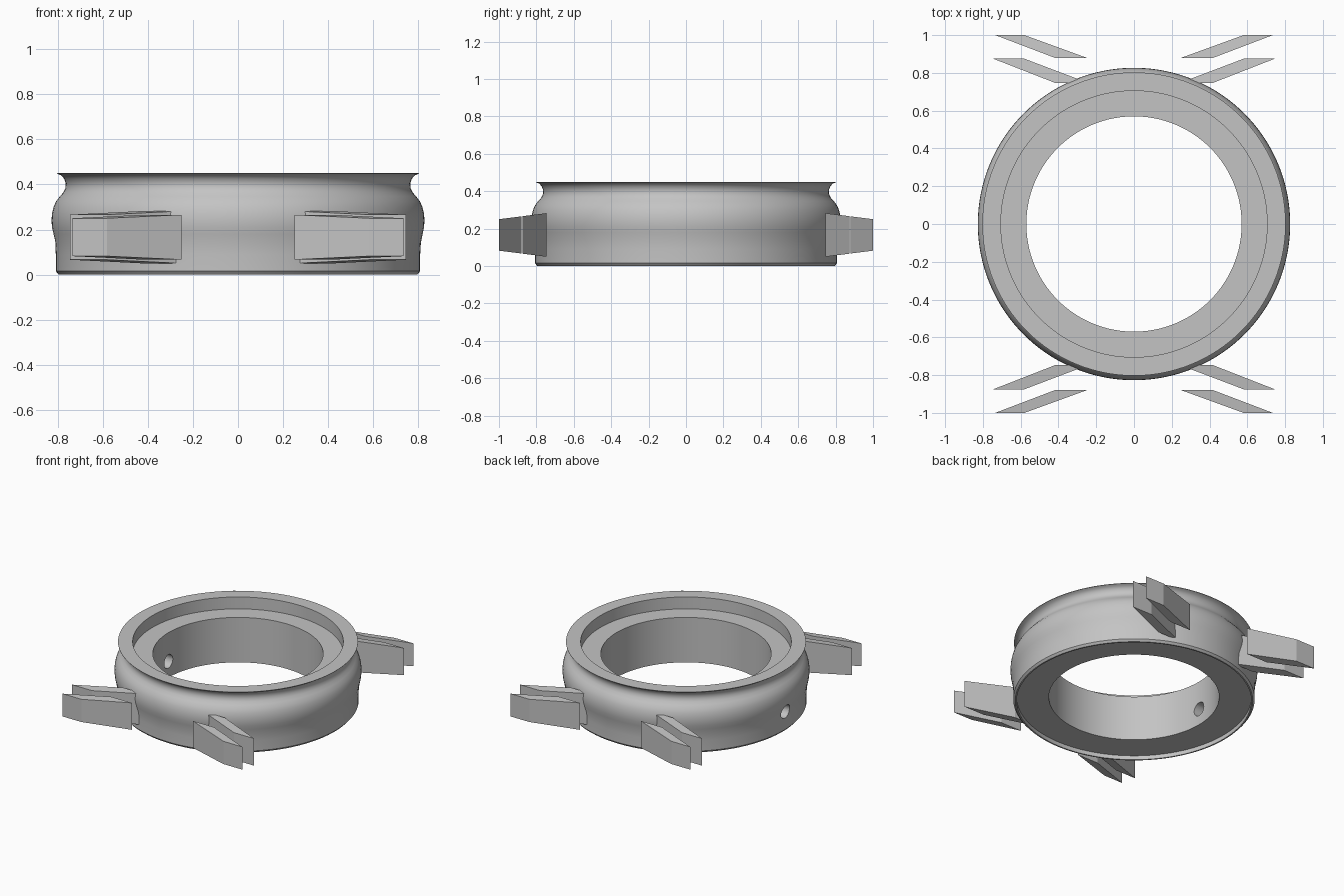
import bpy, bmesh, math
from mathutils import Matrix

if "Cube" in bpy.data.objects:
    bpy.data.objects.remove(bpy.data.objects["Cube"], do_unlink=True)

grey = bpy.data.materials.new("plain grey")
grey.use_nodes = True
GREY = (0.55, 0.55, 0.55, 1)
grey.diffuse_color = GREY
grey.node_tree.nodes["Principled BSDF"].inputs["Base Color"].default_value = GREY


def add_object(name, bm):
    """Turn a bmesh into a linked grey object."""
    bmesh.ops.recalc_face_normals(bm, faces=bm.faces)
    mesh = bpy.data.meshes.new(name)
    bm.to_mesh(mesh)
    bm.free()
    mesh.materials.append(grey)
    obj = bpy.data.objects.new(name, mesh)
    bpy.context.collection.objects.link(obj)
    return obj


def lathe(name, profile, steps):
    """Spin a closed (radius, height) profile around z."""
    bm = bmesh.new()
    verts = [bm.verts.new((r, 0, z)) for r, z in profile]
    edges = [bm.edges.new((v, verts[i - 1])) for i, v in enumerate(verts)]
    bmesh.ops.spin(bm, geom=verts + edges, cent=(0, 0, 0), axis=(0, 0, 1),
                   angle=math.tau, steps=steps)
    bmesh.ops.remove_doubles(bm, verts=bm.verts, dist=0.0001)
    return add_object(name, bm)


# Ring body: recessed underside, bulging wall, flared rim and inner ledge
profile = [(0.57, 0.03), (0.785, 0.03), (0.785, 0), (0.795, 0), (0.808, 0.015),
           (0.808, 0.09), (0.811, 0.14), (0.819, 0.18), (0.825, 0.21),
           (0.827, 0.24), (0.825, 0.27), (0.818, 0.30), (0.807, 0.325),
           (0.79, 0.347), (0.774, 0.365), (0.765, 0.385), (0.764, 0.405),
           (0.771, 0.425), (0.784, 0.44), (0.803, 0.448), (0.803, 0.45),
           (0.705, 0.45), (0.705, 0.362), (0.57, 0.362)]
ring = lathe("ring_body", profile, 128)

# Round hole through the wall on the -x side
bm = bmesh.new()
bmesh.ops.create_cone(bm, cap_ends=True, segments=32, radius1=0.05, radius2=0.05,
                      depth=0.6, matrix=Matrix.Translation((-0.7, 0, 0.15))
                      @ Matrix.Rotation(math.pi / 2, 4, "Y"))
cutter = add_object("hole_cutter", bm)
cut = ring.modifiers.new("side_hole", "BOOLEAN")
cut.operation = "DIFFERENCE"
cut.solver = "EXACT"
cut.object = cutter
bpy.ops.object.select_all(action="DESELECT")
bpy.context.view_layer.objects.active = ring
ring.select_set(True)
bpy.ops.object.modifier_apply(modifier=cut.name)
bpy.data.objects.remove(cutter, do_unlink=True)
bpy.ops.object.shade_smooth_by_angle(angle=math.radians(30))


def plate(name, plan, sx, sy):
    """Slanted plate whose height tapers away from the ring."""
    bm = bmesh.new()
    layers = []
    for side in (-1, 1):
        layers.append([bm.verts.new((sx * x, sy * y,
                                     0.166 + side * (0.116 - 0.128 * (y - 0.75))))
                       for x, y in plan])
    low, high = layers
    bm.faces.new(low)
    bm.faces.new(high)
    for i in range(len(plan)):
        bm.faces.new((low[i - 1], low[i], high[i], high[i - 1]))
    return add_object(name, bm)


# Four pairs of parallel plates, mirrored around the ring
inner = [(0.24, 0.746), (0.415, 0.746), (0.745, 0.875), (0.58, 0.875)]
outer = [(0.25, 0.88), (0.42, 0.88), (0.735, 1.0), (0.58, 1.0)]
for sx, side in ((1, "left"), (-1, "right")):
    for sy, end in ((-1, "front"), (1, "back")):
        plate(f"{end}_{side}_inner_plate", inner, sx, sy)
        plate(f"{end}_{side}_outer_plate", outer, sx, sy)
